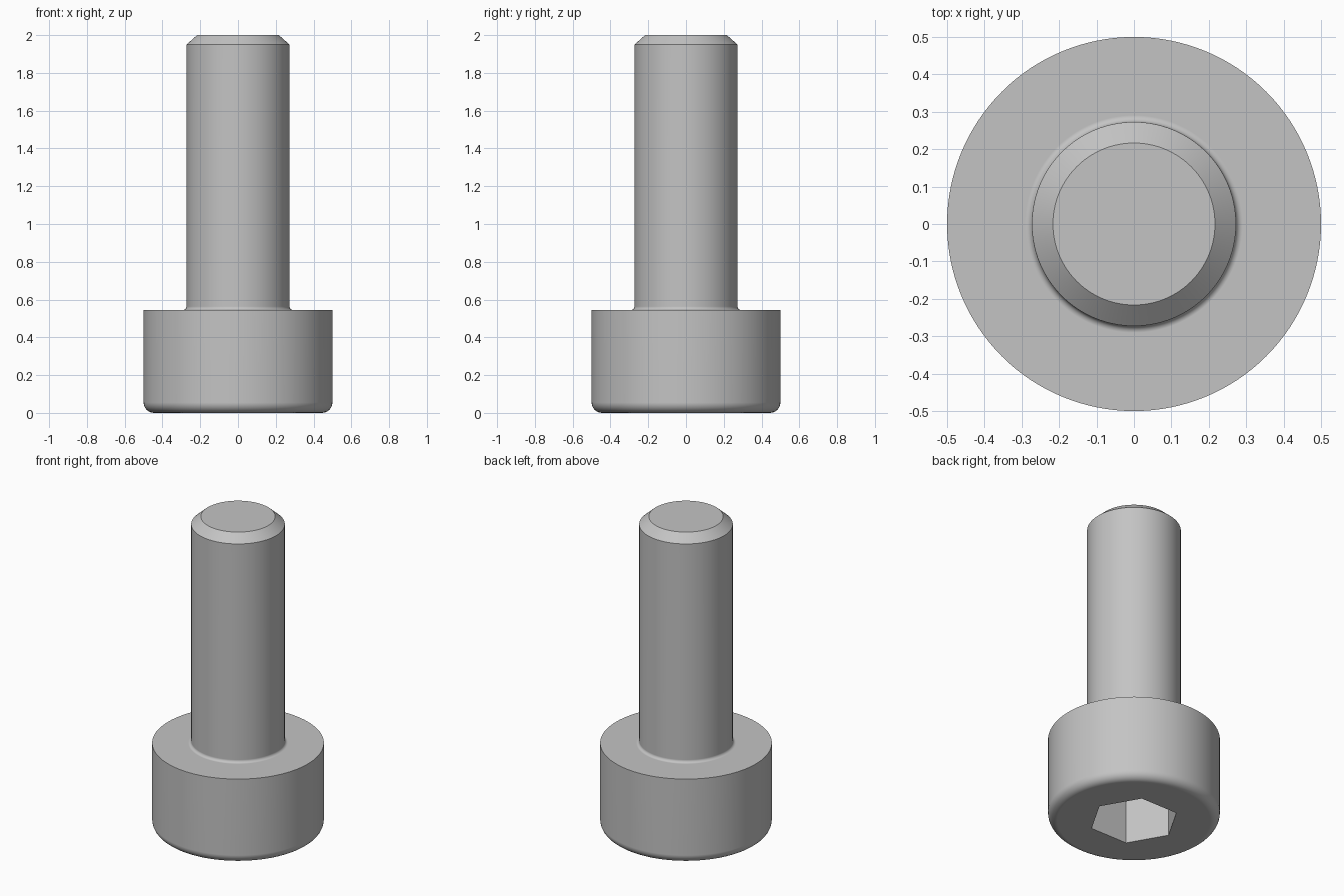
import bpy
import bmesh
import math
from mathutils import Matrix, Vector

SIDES = 128
HEAD_R, HEAD_H, HEAD_FILLET = 0.5, 0.545, 0.055
SHANK_R, NECK_FILLET = 0.2727, 0.018
TIP_R, TIP_Z, TOP = 0.2165, 1.95, 2.0
SOCKET_FLATS, SOCKET_DEPTH = 0.4545, 0.33

cube = bpy.data.objects.get("Cube")
if cube:
    bpy.data.objects.remove(cube, do_unlink=True)

steel = bpy.data.materials.new("grey_steel")
steel.use_nodes = True
colour = (0.55, 0.55, 0.55, 1.0)
steel.diffuse_color = colour
steel.node_tree.nodes["Principled BSDF"].inputs["Base Color"].default_value = colour


def arc(cx, cz, radius, start, end, steps=6):
    """Points (radius, height) along an arc, angles in degrees."""
    angles = [math.radians(start + (end - start) * i / steps) for i in range(steps + 1)]
    return [(cx + radius * math.cos(a), cz + radius * math.sin(a)) for a in angles]


def make_object(name, bm):
    bmesh.ops.recalc_face_normals(bm, faces=bm.faces)
    mesh = bpy.data.meshes.new(name)
    bm.to_mesh(mesh)
    bm.free()
    mesh.materials.append(steel)
    obj = bpy.data.objects.new(name, mesh)
    bpy.context.collection.objects.link(obj)
    return obj


def lathe(name, profile):
    """Revolve an open profile around z and cap both ends."""
    bm = bmesh.new()
    verts = [bm.verts.new((r, 0, z)) for r, z in profile]
    edges = [bm.edges.new(pair) for pair in zip(verts, verts[1:])]
    bmesh.ops.spin(bm, geom=verts + edges, cent=Vector(), axis=(0, 0, 1),
                   angle=math.tau, steps=SIDES, use_merge=False)
    bmesh.ops.remove_doubles(bm, verts=bm.verts, dist=0.0001)
    bmesh.ops.holes_fill(bm, edges=[e for e in bm.edges if e.is_boundary], sides=0)
    return make_object(name, bm)


# Head, neck fillet, shank and chamfered tip in one profile
profile = arc(HEAD_R - HEAD_FILLET, HEAD_FILLET, HEAD_FILLET, -90, 0)
profile += [(HEAD_R, HEAD_H)]
profile += arc(SHANK_R + NECK_FILLET, HEAD_H + NECK_FILLET, NECK_FILLET, 270, 180)
profile += [(SHANK_R, TIP_Z), (TIP_R, TOP)]
screw = lathe("socket_head_screw", profile)

# Hexagonal key socket cut into the underside of the head
bm = bmesh.new()
corner = SOCKET_FLATS / math.sqrt(3)
bmesh.ops.create_cone(bm, cap_ends=True, segments=6, radius1=corner, radius2=corner,
                      depth=2 * SOCKET_DEPTH, matrix=Matrix.Rotation(math.pi / 2, 4, "Z"))
cutter = make_object("socket_cutter", bm)
cutter.hide_render = True

cut = screw.modifiers.new("socket", "BOOLEAN")
cut.operation = "DIFFERENCE"
cut.solver = "EXACT"
cut.object = cutter

bpy.ops.object.select_all(action="DESELECT")
screw.select_set(True)
bpy.context.view_layer.objects.active = screw
bpy.ops.object.modifier_apply(modifier=cut.name)
bpy.data.objects.remove(cutter, do_unlink=True)

# Smooth round surfaces, crisp edges, flat end faces
bpy.ops.object.shade_smooth_by_angle(angle=math.radians(30))
weighted = screw.modifiers.new("flat_ends", "WEIGHTED_NORMAL")
weighted.keep_sharp = True
